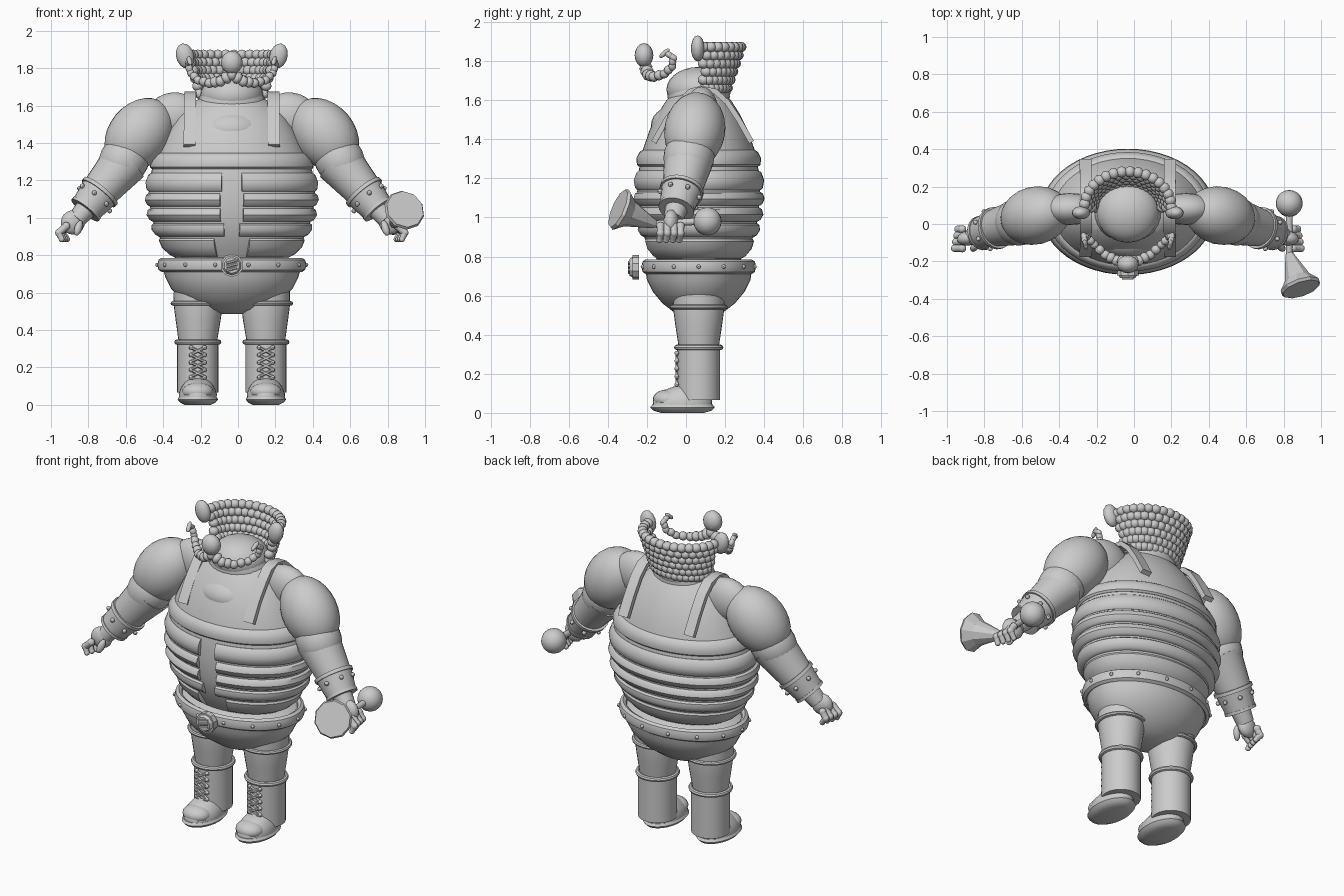
import bpy, bmesh, math
from mathutils import Vector, Matrix

cube = bpy.data.objects.get("Cube")
if cube:
    bpy.data.objects.remove(cube, do_unlink=True)

grey = bpy.data.materials.new("plain grey")
grey.use_nodes = True
grey.diffuse_color = (0.6, 0.6, 0.6, 1)
grey.node_tree.nodes["Principled BSDF"].inputs["Base Color"].default_value = (0.6, 0.6, 0.6, 1)

AXIS = -0.033   # the body's middle line
CY = 0.065      # depth of the body's middle
SIDES = (("left", 1), ("right", -1))


def part(name, bm, side=1, angle=40):
    """Turn a bmesh into a smooth object, mirrored for the right side."""
    if side < 0:
        bm.transform(Matrix.Scale(-1, 4, (1, 0, 0)))
    bmesh.ops.recalc_face_normals(bm, faces=bm.faces)
    me = bpy.data.meshes.new(name)
    bm.to_mesh(me)
    bm.free()
    me.materials.append(grey)
    me.shade_smooth()
    me.set_sharp_from_angle(angle=math.radians(angle))
    ob = bpy.data.objects.new(name, me)
    ob.location.x = AXIS
    bpy.context.collection.objects.link(ob)
    return ob


def aim(p, d):
    return Matrix.Translation(p) @ Vector(d).to_track_quat('Z', 'Y').to_matrix().to_4x4()


def ball(bm, loc, size, d=(0, 0, 1), seg=20):
    m = aim(loc, d) @ Matrix.Diagonal((*size, 1))
    bmesh.ops.create_uvsphere(bm, u_segments=seg, v_segments=max(6, seg // 2), radius=1, matrix=m)


def rod(bm, p, q, r1, r2, seg=20):
    p, q = Vector(p), Vector(q)
    bmesh.ops.create_cone(bm, cap_ends=True, segments=seg, radius1=r1, radius2=r2,
                          depth=(q - p).length, matrix=aim((p + q) / 2, q - p))


def loft(bm, rings, seg=40, start=0, end=math.tau, close=False):
    """Rings are (z, x radius, y radius, centre x, centre y); arcs start at the front."""
    full = end - start > 6.28
    n = seg if full else seg + 1
    rows = []
    for z, rx, ry, cx, cy in rings:
        angs = [start + (end - start) * i / seg for i in range(n)]
        rows.append([bm.verts.new((cx + rx * math.sin(a), cy - ry * math.cos(a), z)) for a in angs])
    if close:
        rows.append(rows[0])
    for a, b in zip(rows, rows[1:]):
        for i in range(seg):
            j = (i + 1) % n
            bm.faces.new((a[i], a[j], b[j], b[i]))
    if close and not full:
        bm.faces.new([r[0] for r in rows[:-1]])
        bm.faces.new([r[-1] for r in rows[:-1]])
    elif full and not close:
        bm.faces.new(rows[0])
        bm.faces.new(rows[-1])


def ring(bm, z, rx, ry, cx, cy, h, t, seg=40):
    """Rounded hoop of half height h and half thickness t."""
    prof = [(math.cos(k * math.tau / 8), math.sin(k * math.tau / 8)) for k in range(8)]
    loft(bm, [(z + h * s, rx + t * c, ry + t * c, cx, cy) for c, s in prof], seg, close=True)


# Torso
TORSO = [(0.76, .28, .20), (0.82, .335, .235), (0.9, .39, .28), (1.0, .43, .305), (1.13, .445, .315),
         (1.25, .43, .305), (1.35, .395, .285), (1.45, .35, .25), (1.53, .30, .21),
         (1.6, .23, .165), (1.64, .17, .13)]


def torso_at(z):
    for a, b in zip(TORSO, TORSO[1:]):
        if a[0] <= z <= b[0]:
            t = (z - a[0]) / (b[0] - a[0])
            return a[1] + t * (b[1] - a[1]), a[2] + t * (b[2] - a[2])


bm = bmesh.new()
loft(bm, [(z, rx, ry, 0, CY) for z, rx, ry in TORSO], 48)
part("torso", bm)

# Padded bands, parted in the middle of the front below the chest
for k, (z0, z1, gap) in enumerate(((.79, .89, .25), (.9, .97, .1), (.98, 1.05, .14),
                                   (1.06, 1.13, .14), (1.14, 1.24, .12), (1.26, 1.345, 0))):
    bm = bmesh.new()
    rings = [(z1, -.02), (z0, -.02)]
    for t, out in ((0, .002), (.12, .015), (.5, .025), (.88, .015), (1, .002)):
        rings.append((z0 + t * (z1 - z0), out))
    rows = [(z, torso_at(z)[0] + o, torso_at(z)[1] + o, 0, CY) for z, o in rings]
    loft(bm, rows, 48, gap, math.tau - gap, close=True)
    part(f"band_{k + 1}", bm)

bm = bmesh.new()
ball(bm, (0, -.03, 1.47), (.19, .15, .11), seg=28)
part("chest", bm)

# Hips and belt
bm = bmesh.new()
loft(bm, [(z, rx, ry, 0, CY) for z, rx, ry in (
    (.79, .29, .21), (.75, .375, .275), (.68, .355, .265), (.62, .325, .235),
    (.56, .265, .185), (.51, .17, .12), (.485, .06, .05))])
part("hips", bm)
bm = bmesh.new()
ring(bm, .748, .375, .27, 0, CY, .038, .024, 48)
part("belt", bm)
bm = bmesh.new()
for k in range(14):
    a = (k + .5) * math.tau / 14
    ball(bm, (.398 * math.sin(a), CY - .293 * math.cos(a), .748), (.011,) * 3, seg=8)
part("belt_studs", bm)
bm = bmesh.new()
rod(bm, (0, -.24, .745), (0, -.275, .745), .062, .062, 10)
rod(bm, (0, -.27, .745), (0, -.29, .745), .055, .042, 10)
for h in (-.02, 0, .02):
    rod(bm, (-.03, -.29, .745 + h - .008), (.03, -.29, .745 + h + .008), .007, .007, 6)
part("buckle", bm, angle=25)

# Legs and boots
for side, s in SIDES:
    bm = bmesh.new()
    loft(bm, [(z, r, r, x, CY) for z, r, x in ((.62, .13, .18), (.54, .132, .18),
                                              (.45, .12, .18), (.32, .1, .182))], 28)
    ring(bm, .542, .135, .135, .18, CY, .012, .013, 28)
    part(side + "_trouser_leg", bm, s)
    bm = bmesh.new()
    loft(bm, [(z, r, r, .182, CY) for z, r in ((.065, .11), (.2, .11), (.33, .11))], 28)
    ring(bm, .335, .112, .112, .182, CY, .014, .014, 28)
    part(side + "_boot_shaft", bm, s)
    bm = bmesh.new()
    loft(bm, [(.03, .1, .15, .182, -.018), (.06, .102, .152, .182, -.018),
              (.09, .09, .135, .182, -.015), (.12, .07, .10, .182, .0), (.14, .05, .06, .182, .01)], 28)
    ball(bm, (.182, -.095, .07), (.085, .075, .05))
    part(side + "_boot_foot", bm, s)
    bm = bmesh.new()
    loft(bm, [(z, rx, ry, .182, -.018) for z, rx, ry in (
        (.0, .07, .11), (.012, .095, .15), (.028, .108, .165), (.042, .1, .155))], 28)
    part(side + "_sole", bm, s)
    bm = bmesh.new()
    for k in range(5):
        z = .11 + k * .04
        for e in (-1, 1):
            rod(bm, (.182 - e * .036, -.047, z), (.182 + e * .036, -.047, z + .036), .008, .008, 6)
            ball(bm, (.182 + e * .036, -.047, z + .036), (.012,) * 3, seg=8)
    part(side + "_boot_laces", bm, s)

# Arms
for side, s in SIDES:
    bm = bmesh.new()
    ball(bm, (.31, .08, 1.54), (.085, .13, .15), (1, 0, -.1), 24)
    part(side + "_shoulder", bm, s)
    bm = bmesh.new()
    ball(bm, (.495, .045, 1.445), (.155, .165, .215), (.62, -.15, -.75), 28)
    part(side + "_upper_arm", bm, s)
    bm = bmesh.new()
    ball(bm, (.575, .015, 1.31), (.13, .13, .15), (.6, -.2, -.75), 24)
    rod(bm, (.57, .015, 1.3), (.725, -.025, 1.12), .128, .097, 24)
    part(side + "_forearm", bm, s)
    bm = bmesh.new()
    top, low = Vector((.70, -.02, 1.145)), Vector((.785, -.05, 1.04))
    rod(bm, top, low, .108, .086, 20)
    rod(bm, top, top.lerp(low, .15), .114, .114, 20)
    rod(bm, top.lerp(low, .88), low, .093, .093, 20)
    frame = aim(top.lerp(low, .4), low - top)
    for k in range(7):
        a = k * math.tau / 7
        ball(bm, frame @ Vector((.105 * math.cos(a), .105 * math.sin(a), 0)), (.013,) * 3, seg=8)
    part(side + "_cuff", bm, s)
    bm = bmesh.new()
    rod(bm, (.77, -.045, 1.06), (.83, -.065, .99), .06, .05, 16)
    ball(bm, (.85, -.075, .975), (.04, .065, .065), (.6, -.1, -.8), 16)
    # Curled fingers and thumb
    for k in range(4):
        y = -.13 + k * .034
        a, b, c = (.885, y, .955), (.925 - .006 * k, y, .92), (.91 - .01 * k, y - .005, .885)
        ball(bm, a, (.022,) * 3, seg=10)
        rod(bm, a, b, .02, .019, 10)
        ball(bm, b, (.021,) * 3, seg=10)
        rod(bm, b, c, .019, .015, 10)
        ball(bm, c, (.016,) * 3, seg=10)
    ball(bm, (.82, -.125, .945), (.02, .022, .045), (.3, -.3, -.9), 10)
    part(side + "_hand", bm, s)

# Bulb horn in the left hand
bm = bmesh.new()
ball(bm, (.863, .11, .98), (.072,) * 3, seg=20)
rod(bm, (.863, .06, .98), (.863, -.18, .965), .018, .018, 12)
part("horn_bulb", bm)
bm = bmesh.new()
neck, mouth = Vector((.863, -.16, .965)), Vector((.922, -.335, 1.04))
d = (mouth - neck).normalized()
rod(bm, neck, neck.lerp(mouth, .75), .022, .072, 10)
rod(bm, neck.lerp(mouth, .75), mouth, .072, .112, 10)
rod(bm, mouth, mouth + d * .015, .112, .104, 10)
part("horn_bell", bm, angle=25)

# Straps over the shoulders
PATH = ((-.165, 1.385), (-.10, 1.50), (-.03, 1.59), (.02, 1.645), (.08, 1.66), (.15, 1.645),
        (.21, 1.59), (.27, 1.50), (.335, 1.385))
for side, s in SIDES:
    bm = bmesh.new()
    rows = []
    for i, (y, z) in enumerate(PATH):
        a, b = PATH[max(i - 1, 0)], PATH[min(i + 1, len(PATH) - 1)]
        n = Vector((0, a[1] - b[1], b[0] - a[0])).normalized() * .014
        x = .222 + .015 * abs(y - .08)
        p = Vector((x, y, z))
        w = Vector((.032, 0, 0))
        rows.append([bm.verts.new(v) for v in (p - w - n, p + w - n, p + w + n, p - w + n)])
    for a, b in zip(rows, rows[1:]):
        for i in range(4):
            bm.faces.new((a[i], a[i - 1], b[i - 1], b[i]))
    bm.faces.new(rows[0])
    bm.faces.new(rows[-1])
    part(side + "_strap", bm, s)

# Head
bm = bmesh.new()
loft(bm, [(1.57, .19, .15, 0, CY), (1.62, .185, .16, 0, CY), (1.66, .165, .15, 0, CY)], 28)
ball(bm, (0, .065, 1.655), (.168, .165, .115), seg=28)
part("head", bm)

# Beaded hair around the back of the head
bm = bmesh.new()
for k in range(6):
    z, rx, ry = 1.872 - k * .042, .232 - k * .012, .19 - k * .014
    for i in range(17):
        a = math.pi * (i + .5 * (k % 2)) / 16.5
        ball(bm, (rx * math.cos(a), .09 + ry * math.sin(a), z), (.03, .03, .027), seg=10)
part("hair_beads", bm)

# Buds at the temples and nose
for side, s in SIDES:
    bm = bmesh.new()
    ball(bm, (.25, .06, 1.865), (.035, .048, .068), (.25, 0, 1), 14)
    part(side + "_bud", bm, s)
bm = bmesh.new()
ball(bm, (0, -.215, 1.83), (.058, .048, .062), seg=16)
part("nose", bm)

# Curled moustache of tapering beads
CURL = [Vector(p) for p in ((0, -.205, 1.765), (.06, -.195, 1.73), (.12, -.165, 1.72), (.18, -.11, 1.735),
                            (.22, -.07, 1.775), (.235, -.068, 1.82), (.228, -.105, 1.845), (.222, -.128, 1.825))]
for side, s in SIDES:
    bm = bmesh.new()
    for i, (p, q) in enumerate(zip(CURL, CURL[1:])):
        r = .034 - i * .0035
        for t in (0, .5):
            ball(bm, p.lerp(q, t), (r, r, .026), q - p, 10)
    part(side + "_moustache", bm, s)
